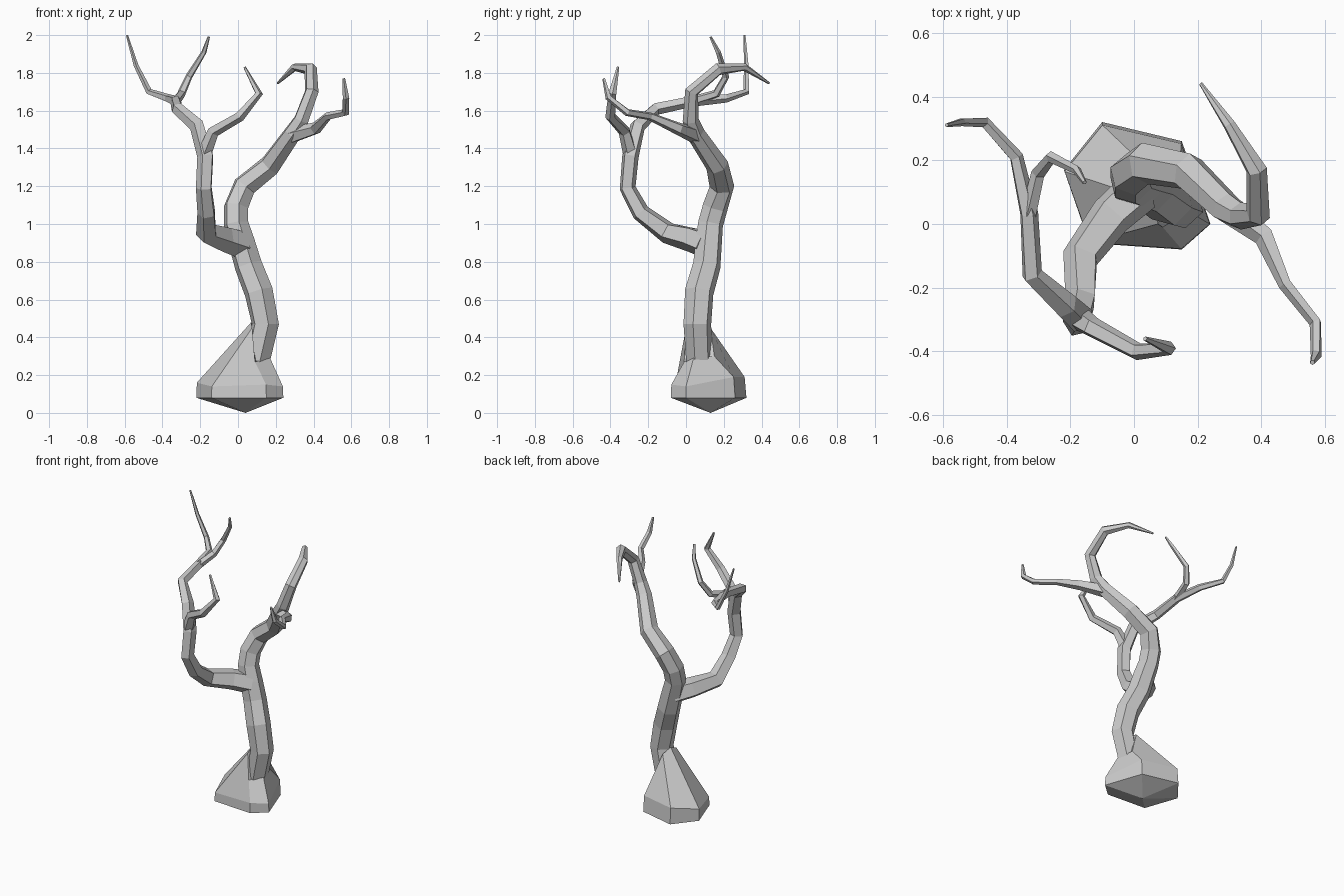
import bpy, bmesh, math
from mathutils import Vector


def finish(name, bm):
    bmesh.ops.recalc_face_normals(bm, faces=bm.faces)
    me = bpy.data.meshes.new(name)
    bm.to_mesh(me)
    bm.free()
    ob = bpy.data.objects.new(name, me)
    bpy.context.collection.objects.link(ob)


def loft(bm, rings):
    n = len(rings[0])
    for a, b in zip(rings, rings[1:]):
        for i in range(n):
            j = (i + 1) % n
            bm.faces.new((a[i], a[j], b[j], b[i]))


def limb(name, pts, sides=5):
    """Faceted tapering tube through (x, y, z, radius) points."""
    bm = bmesh.new()
    pos = [Vector(p[:3]) for p in pts]
    rings, u = [], Vector((1, 0.2, 0))
    for k, c in enumerate(pos):
        t = Vector()
        if k > 0:
            t += (c - pos[k - 1]).normalized()
        if k < len(pos) - 1:
            t += (pos[k + 1] - c).normalized()
        t.normalize()
        u = (u - t * u.dot(t)).normalized()
        v = t.cross(u)
        ring = []
        for i in range(sides):
            a = 2 * math.pi * (i + 0.5) / sides
            ring.append(bm.verts.new(c + pts[k][3] * (u * math.cos(a) + v * math.sin(a))))
        rings.append(ring)
    loft(bm, rings)
    bm.faces.new(rings[0])
    bm.faces.new(rings[-1])
    finish(name, bm)


# flared root base with a pointed underside
bm = bmesh.new()
foot = [(.24, 0), (.15, .26), (-.1, .32), (-.22, .17), (-.14, -.06), (.15, -.08)]
low = [bm.verts.new((x, y, .08)) for x, y in foot]
mid = [bm.verts.new((x * .99, y * .97, z)) for (x, y), z in zip(foot, (.14, .19, .19, .16, .14, .15))]
high = [bm.verts.new((x, y, z)) for x, y, z in [
    (.17, .04, .29), (.14, .15, .30), (.09, .13, .45),
    (.07, .07, .48), (.075, 0, .45), (.09, -.01, .27)]]
loft(bm, [low, mid, high])
bm.faces.new(high)
tip = bm.verts.new((.04, .13, 0))
for i in range(6):
    bm.faces.new((tip, low[i], low[(i + 1) % 6]))
finish("root_base", bm)

# trunk running into the right limb and its hooked end
limb("trunk", [
    (.10, .07, .27, .07), (.145, .06, .47, .075), (.11, .07, .64, .078),
    (.055, .11, .78, .075), (.02, .12, .90, .072), (-.01, .13, 1.0, .068),
    (-.01, .155, 1.09, .068), (.035, .19, 1.2, .066), (.17, .165, 1.31, .06),
    (.29, .05, 1.48, .05), (.335, .025, 1.55, .043), (.39, .03, 1.70, .038),
    (.385, .17, 1.82, .034), (.30, .31, 1.83, .02), (.21, .44, 1.745, .006)], 6)

# right outer branch
limb("right_branch", [
    (.29, .05, 1.47, .045), (.41, -.04, 1.505, .034), (.475, -.19, 1.57, .022),
    (.57, -.31, 1.59, .02), (.572, -.41, 1.67, .018), (.56, -.435, 1.77, .008)])

# left limb, curving forward then up and over
limb("left_limb", [
    (.02, .11, .89, .075), (-.07, .03, .92, .07), (-.165, -.10, .955, .06),
    (-.165, -.24, 1.06, .05), (-.178, -.31, 1.19, .045), (-.17, -.295, 1.36, .046),
    (-.215, -.255, 1.52, .042), (-.32, -.16, 1.61, .034), (-.33, .03, 1.65, .03),
    (-.37, .21, 1.665, .023), (-.47, .32, 1.70, .018), (-.54, .32, 1.84, .013),
    (-.588, .31, 2.0, .006)])

# left inner twig
limb("left_inner_twig", [
    (-.33, .03, 1.65, .026), (-.30, .16, 1.69, .023), (-.26, .21, 1.78, .019),
    (-.18, .17, 1.91, .014), (-.155, .13, 1.99, .007)])

# front branch
limb("front_branch", [
    (-.175, -.295, 1.38, .04), (-.13, -.325, 1.49, .033), (.01, -.40, 1.57, .028),
    (.11, -.39, 1.69, .022), (.035, -.36, 1.83, .007)])
